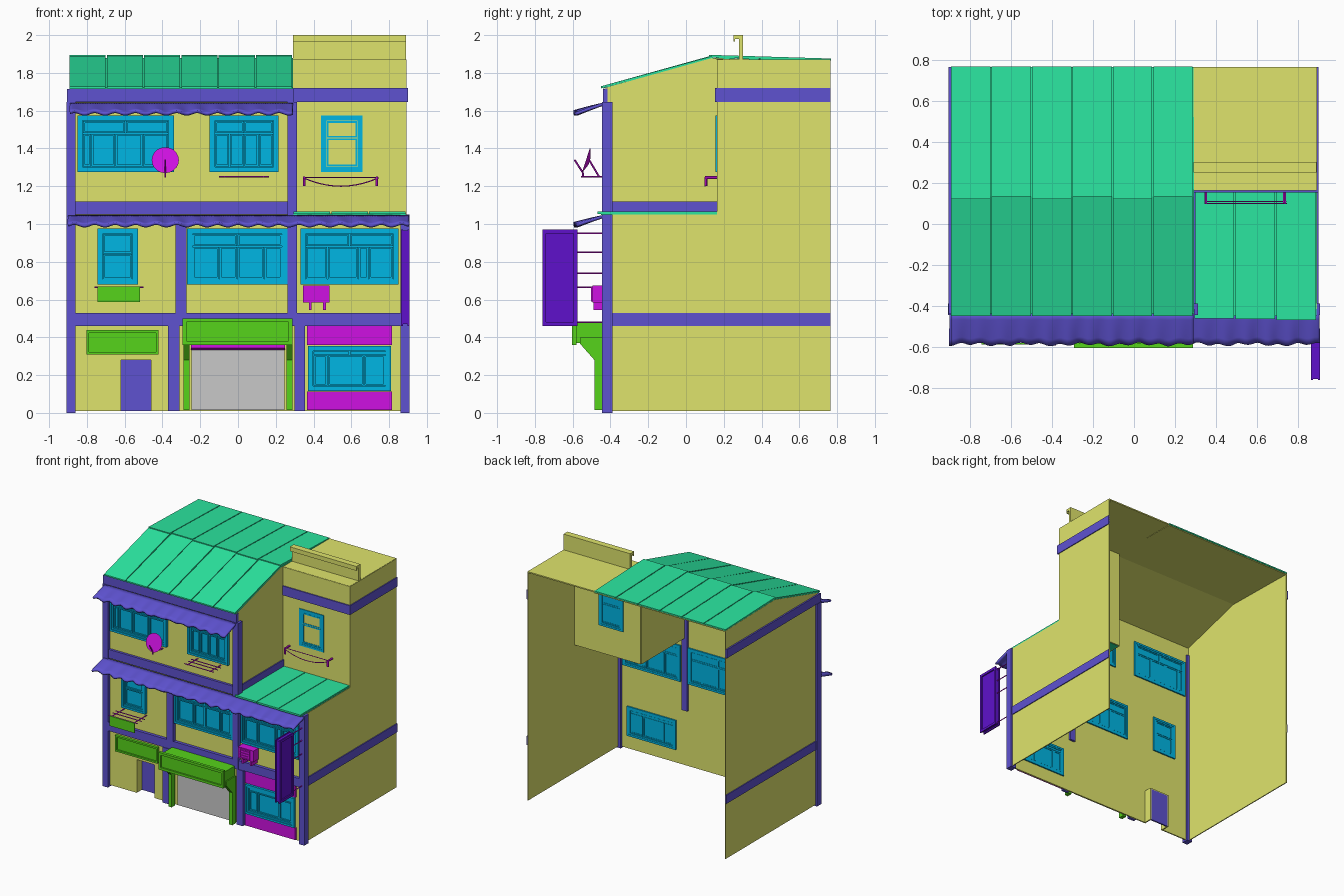
import bpy, bmesh, math
from mathutils import Vector, Matrix

if "Cube" in bpy.data.objects:
    bpy.data.objects.remove(bpy.data.objects["Cube"], do_unlink=True)


def material(name, hexa):
    chan = [int(hexa[i:i + 2], 16) / 255 for i in (0, 2, 4)]
    lin = [c / 12.92 if c < 0.04 else ((c + 0.055) / 1.055) ** 2.4 for c in chan] + [1]
    m = bpy.data.materials.new(name)
    m.use_nodes = True
    m.diffuse_color = lin
    m.node_tree.nodes["Principled BSDF"].inputs["Base Color"].default_value = lin
    return m


OLIVE = material("olive plaster", "DFE46C")
ROOF = material("sea green roofing", "2BE6A0")
INDIGO = material("indigo trim", "5E52D0")
CYAN = material("cyan window", "00B6E4")
MAGENTA = material("magenta metal", "CF11E2")
LIME = material("lime sign", "56D31B")
GREY = material("grey shutter", "C9C9C9")
VIOLET = material("violet sign", "5E11CB")


def finish(name, bm, mat):
    bmesh.ops.recalc_face_normals(bm, faces=bm.faces)
    me = bpy.data.meshes.new(name)
    bm.to_mesh(me)
    bm.free()
    me.materials.append(mat)
    ob = bpy.data.objects.new(name, me)
    bpy.context.collection.objects.link(ob)
    return ob


def boxes(name, mat, *spans):
    """Each span is x0, x1, y0, y1, z0, z1."""
    bm = bmesh.new()
    for x0, x1, y0, y1, z0, z1 in spans:
        mid = Vector((x0 + x1, y0 + y1, z0 + z1)) / 2
        size = Matrix.Diagonal((x1 - x0, y1 - y0, z1 - z0, 1))
        bmesh.ops.create_cube(bm, size=1, matrix=Matrix.Translation(mid) @ size)
    return finish(name, bm, mat)


def prism(name, mat, x0, x1, profile):
    """Extrude a (y, z) profile from x0 to x1."""
    bm = bmesh.new()
    face = bm.faces.new([bm.verts.new((x0, y, z)) for y, z in profile])
    out = bmesh.ops.extrude_face_region(bm, geom=[face])["geom"]
    verts = [v for v in out if isinstance(v, bmesh.types.BMVert)]
    bmesh.ops.translate(bm, verts=verts, vec=(x1 - x0, 0, 0))
    return finish(name, bm, mat)


def rods(name, mat, r, *paths):
    """Thin round bars along each path of points."""
    bm = bmesh.new()
    for path in paths:
        for a, b in zip(path, path[1:]):
            a, b = Vector(a), Vector(b)
            turn = (b - a).to_track_quat('Z', 'Y').to_matrix().to_4x4()
            bmesh.ops.create_cone(bm, cap_ends=True, segments=6, radius1=r, radius2=r,
                                  depth=(b - a).length,
                                  matrix=Matrix.Translation((a + b) / 2) @ turn)
    return finish(name, bm, mat)


def border(x0, x1, y0, y1, z0, z1, w):
    """Four bars around a rectangle facing y."""
    return [(x0, x1, y0, y1, z1 - w, z1), (x0, x1, y0, y1, z0, z0 + w),
            (x0, x0 + w, y0, y1, z0 + w, z1 - w), (x1 - w, x1, y0, y1, z0 + w, z1 - w)]


def window(name, x0, x1, z0, z1, cols, transom=0.68, y=-0.41, out=0.03):
    """Stepped frame with framed panes, split at cols below the transom."""
    spans = [(x0, x1, y - out * 0.2, y + 0.008, z0, z1)]
    spans += border(x0, x1, y - out, y + 0.016, z0, z1, 0.016)
    spans += border(x0 + 0.016, x1 - 0.016, y - out * 0.75, y + 0.013, z0 + 0.016, z1 - 0.016, 0.012)
    a, b, low, high = x0 + 0.028, x1 - 0.028, z0 + 0.028, z1 - 0.028
    zt = z0 + (z1 - z0) * transom
    tops = (0, 0.5, 1) if cols else (0, 1)
    for marks, za, zb in (((0, *cols, 1), low, zt), (tops, zt, high)):
        for f, g in zip(marks, marks[1:]):
            spans += border(a + (b - a) * f + 0.002, a + (b - a) * g - 0.002,
                            y - out * 0.5, y + 0.011, za + 0.002, zb - 0.002, 0.009)
    boxes(name, CYAN, *spans)


# Walls: open at the back and underneath
WF, WB = -0.415, -0.405
boxes("front_wall", OLIVE, (-0.89, 0.29, WF, WB, 1.05, 1.72), (-0.89, 0.89, WF, WB, 0.28, 1.05),
      (-0.89, -0.62, WF, WB, 0.01, 0.28), (-0.46, 0.89, WF, WB, 0.01, 0.28))
prism("right_side_wall", OLIVE, -0.893, -0.885,
      [(WF, 0.01), (0.765, 0.01), (0.765, 1.866), (0.135, 1.878), (WF, 1.724)])
prism("left_side_wall", OLIVE, 0.885, 0.893,
      [(WF, 0.01), (0.765, 0.01), (0.765, 1.87), (0.165, 1.87), (0.165, 1.05), (WF, 1.05)])
prism("upper_inner_wall", OLIVE, 0.284, 0.292,
      [(WF, 1.05), (0.165, 1.05), (0.165, 1.874), (0.135, 1.878), (WF, 1.724)])
boxes("tower_front_wall", OLIVE, (0.29, 0.89, 0.163, 0.172, 1.05, 1.87))
boxes("tower_roof", OLIVE, (0.29, 0.89, 0.165, 0.765, 1.862, 1.872))
boxes("tower_parapet", OLIVE, (0.29, 0.89, 0.28, 0.303, 1.87, 2.0),
      (0.29, 0.89, 0.252, 0.28, 1.98, 2.0), (0.29, 0.89, 0.252, 0.26, 1.965, 1.98))
prism("ceiling", OLIVE, -0.89, 0.29,
      [(-0.43, 1.716), (0.135, 1.874), (0.765, 1.862), (0.765, 1.856), (0.135, 1.868), (-0.43, 1.71)])

# Roof sheets with narrow grooves over an underlay
prism("roof_underlay", ROOF, -0.892, 0.292,
      [(-0.44, 1.716), (0.135, 1.876), (0.765, 1.864), (0.765, 1.867), (0.135, 1.88), (-0.44, 1.72)])
for i in range(6):
    x = -0.892 + i * 0.1975
    j = 0.012 * (i % 2)
    prism("front_roof_sheet", ROOF, x, x + 0.191,
          [(-0.45, 1.718), (0.13 + j, 1.88), (0.13 + j, 1.89), (-0.45, 1.729)])
    prism("back_roof_sheet", ROOF, x, x + 0.191,
          [(0.123 + j, 1.881), (0.768, 1.866), (0.768, 1.876), (0.123 + j, 1.895)])
boxes("bay_underlay", ROOF, (0.294, 0.89, -0.45, 0.163, 1.048, 1.056))
for i in range(3):
    x = 0.294 + i * 0.2
    y = -0.46 - 0.004 * i
    boxes("bay_roof_sheet", ROOF, (x, x + 0.194, y, 0.163, 1.052, 1.066))

# Pillars
PF, PB = -0.445, -0.388
for name, x0, x1, back, z0, z1 in (
        ("right_pillar", -0.908, -0.86, PB, 0, 1.645), ("left_pillar", 0.86, 0.908, PB, 0, 1.05),
        ("middle_right_lower_pillar", -0.37, -0.31, WF, 0.01, 0.46),
        ("middle_left_lower_pillar", 0.3, 0.355, WF, 0.01, 0.46),
        ("middle_right_pillar", -0.33, -0.272, WF, 0.53, 1.04),
        ("middle_left_pillar", 0.262, 0.312, PB, 0.46, 1.645)):
    boxes(name, INDIGO, (x0, x1, PF, back, z0, z1))

# Bands around the storeys
boxes("lower_band", INDIGO, (-0.9, 0.9, -0.44, WF, 0.46, 0.53),
      (0.89, 0.9, WF, 0.765, 0.46, 0.53), (-0.9, -0.89, WF, 0.765, 0.46, 0.53))
boxes("middle_band", INDIGO, (-0.88, 0.3, -0.435, WF, 1.05, 1.12),
      (0.29, 0.3, WF, 0.165, 1.066, 1.12))
boxes("upper_band", INDIGO, (-0.905, 0.295, -0.44, WF, 1.645, 1.715),
      (-0.905, -0.89, WF, 0.765, 1.645, 1.715))
boxes("tower_band", INDIGO, (0.292, 0.9, 0.154, 0.165, 1.645, 1.72),
      (0.89, 0.9, 0.165, 0.765, 1.645, 1.72))


# Rippled cloth awnings
def awning(name, x0, x1, z_top, z_low):
    bm = bmesh.new()
    nx, ny = int((x1 - x0) * 80), 5
    grid = []
    for i in range(nx + 1):
        x = x0 + (x1 - x0) * i / nx
        row = []
        for k in range(ny + 1):
            t = k / ny
            wave = math.sin(x * 65) + 0.6 * math.sin(x * 23 + 1)
            y = -0.435 - 0.15 * t + 0.006 * t * wave
            z = z_top + (z_low - z_top) * t ** 1.1 + 0.007 * t * math.cos(x * 58)
            row.append(bm.verts.new((x, y, z)))
        grid.append(row)
    for a, b in zip(grid, grid[1:]):
        for k in range(ny):
            bm.faces.new((a[k], b[k], b[k + 1], a[k + 1]))
    ob = finish(name, bm, INDIGO)
    mod = ob.modifiers.new("cloth", 'SOLIDIFY')
    mod.thickness, mod.offset = 0.016, 0
    ob.data.polygons.foreach_set("use_smooth", [True] * len(ob.data.polygons))


awning("upper_awning", -0.89, 0.29, 1.635, 1.588)
awning("lower_awning", -0.9, 0.905, 1.04, 0.996)

# Windows
window("upper_right_window", -0.85, -0.34, 1.275, 1.575, (0.1, 0.38, 0.7))
window("upper_middle_window", -0.15, 0.215, 1.275, 1.575, (0.25, 0.5, 0.75))
window("tower_window", 0.44, 0.66, 1.275, 1.575, (), 0.6, 0.165, 0.008)
window("middle_right_window", -0.745, -0.53, 0.68, 0.975, (), 0.55)
window("middle_window", -0.27, 0.262, 0.68, 0.975, (0.3, 0.5, 0.8))
window("middle_left_window", 0.33, 0.85, 0.68, 0.975, (0.25, 0.6, 0.72))
window("shop_window", 0.37, 0.81, 0.115, 0.355, (0.2, 0.7), 0.8)
boxes("shop_panels", MAGENTA, (0.365, 0.815, -0.43, WF, 0.015, 0.112),
      (0.365, 0.815, -0.43, WF, 0.36, 0.46))

# Recessed door
boxes("door_recess", OLIVE, (-0.63, -0.62, WB, -0.34, 0.01, 0.29),
      (-0.46, -0.45, WB, -0.34, 0.01, 0.29), (-0.63, -0.45, WB, -0.34, 0.28, 0.29))
boxes("door", INDIGO, (-0.62, -0.46, -0.35, -0.338, 0.01, 0.28))

# Garage with shutter and sign canopy
boxes("shutter", GREY, (-0.245, 0.245, -0.425, WF, 0.015, 0.36))
rods("shutter_roll", MAGENTA, 0.018, [(-0.25, -0.435, 0.352), (0.25, -0.435, 0.352)])
boxes("canopy", LIME, (-0.285, 0.28, -0.592, -0.44, 0.37, 0.48),
      *border(-0.293, 0.288, -0.604, -0.58, 0.36, 0.5, 0.02))
for x in (-0.288, 0.258):
    prism("canopy_post", LIME, x, x + 0.03, [(-0.44, 0.015), (-0.485, 0.015), (-0.485, 0.28),
                                             (-0.56, 0.365), (-0.56, 0.4), (-0.44, 0.4)])
boxes("wall_sign", LIME, (-0.8, -0.42, -0.425, WF, 0.31, 0.435),
      *border(-0.802, -0.42, -0.437, WF, 0.308, 0.438, 0.014))

# Hanging vertical sign
boxes("vertical_sign", VIOLET, (0.874, 0.898, -0.755, -0.58, 0.47, 0.965))
for x in (0.864, 0.898):
    boxes("sign_frame", VIOLET, (x, x + 0.01, -0.76, -0.74, 0.46, 0.97),
          (x, x + 0.01, -0.595, -0.575, 0.46, 0.97), (x, x + 0.01, -0.74, -0.595, 0.46, 0.48),
          (x, x + 0.01, -0.74, -0.595, 0.95, 0.97))
rods("sign_brackets", MAGENTA, 0.004,
     *[[(0.886, -0.58, z), (0.886, -0.44, z)] for z in (0.48, 0.74, 0.85, 0.95)])


# Drying racks, hung cloth and clothes line
def rack(name, x0, x1, z, y):
    rods(name, MAGENTA, 0.004, *[[(x0, yy, z), (x1, yy, z)] for yy in (y, y + 0.05, y + 0.09)],
         *[[(x, y - 0.01, z), (x, WF, z)] for x in (x0 + 0.03, x1 - 0.03)])


rack("lower_drying_rack", -0.76, -0.5, 0.665, -0.575)
rack("upper_drying_rack", -0.1, 0.165, 1.25, -0.545)
boxes("hung_cloth", LIME, (-0.745, -0.52, -0.588, -0.58, 0.588, 0.668))
sag = [(0.345 + 0.04 * i, 0.1, 1.2 + 0.045 * (i / 5 - 1) ** 2) for i in range(11)]
rods("clothes_line", MAGENTA, 0.003, sag, [(0.345, 0.11, 1.247), (0.745, 0.11, 1.247)])
for x in (0.35, 0.735):
    rods("line_post", MAGENTA, 0.008, [(x, 0.165, 1.245), (x, 0.1, 1.245)],
         [(x, 0.105, 1.25), (x, 0.105, 1.2)])

# Air conditioner
boxes("air_conditioner", MAGENTA, (0.345, 0.485, -0.495, -0.43, 0.585, 0.675),
      *border(0.36, 0.455, -0.502, -0.49, 0.59, 0.67, 0.008),
      *[(0.37, 0.445, -0.5, -0.49, z, z + 0.006) for z in (0.61, 0.63, 0.65)],
      *[(x, x + 0.015, -0.49, WF, 0.545, 0.585) for x in (0.375, 0.45)])

# Satellite dish
bm = bmesh.new()
tilt = Matrix.Translation((-0.385, -0.52, 1.335)) @ Matrix.Rotation(math.radians(72), 4, 'X')
bmesh.ops.create_cone(bm, cap_ends=True, segments=20, radius1=0.02, radius2=0.072,
                      depth=0.02, matrix=tilt)
finish("dish", bm, MAGENTA)
rods("dish_mount", MAGENTA, 0.005, [(-0.385, -0.51, 1.335), (-0.385, -0.46, 1.25), (-0.385, WF, 1.25)],
     [(-0.385, -0.545, 1.27), (-0.385, -0.59, 1.34)], [(-0.385, -0.545, 1.25), (-0.385, -0.545, 1.27)])
